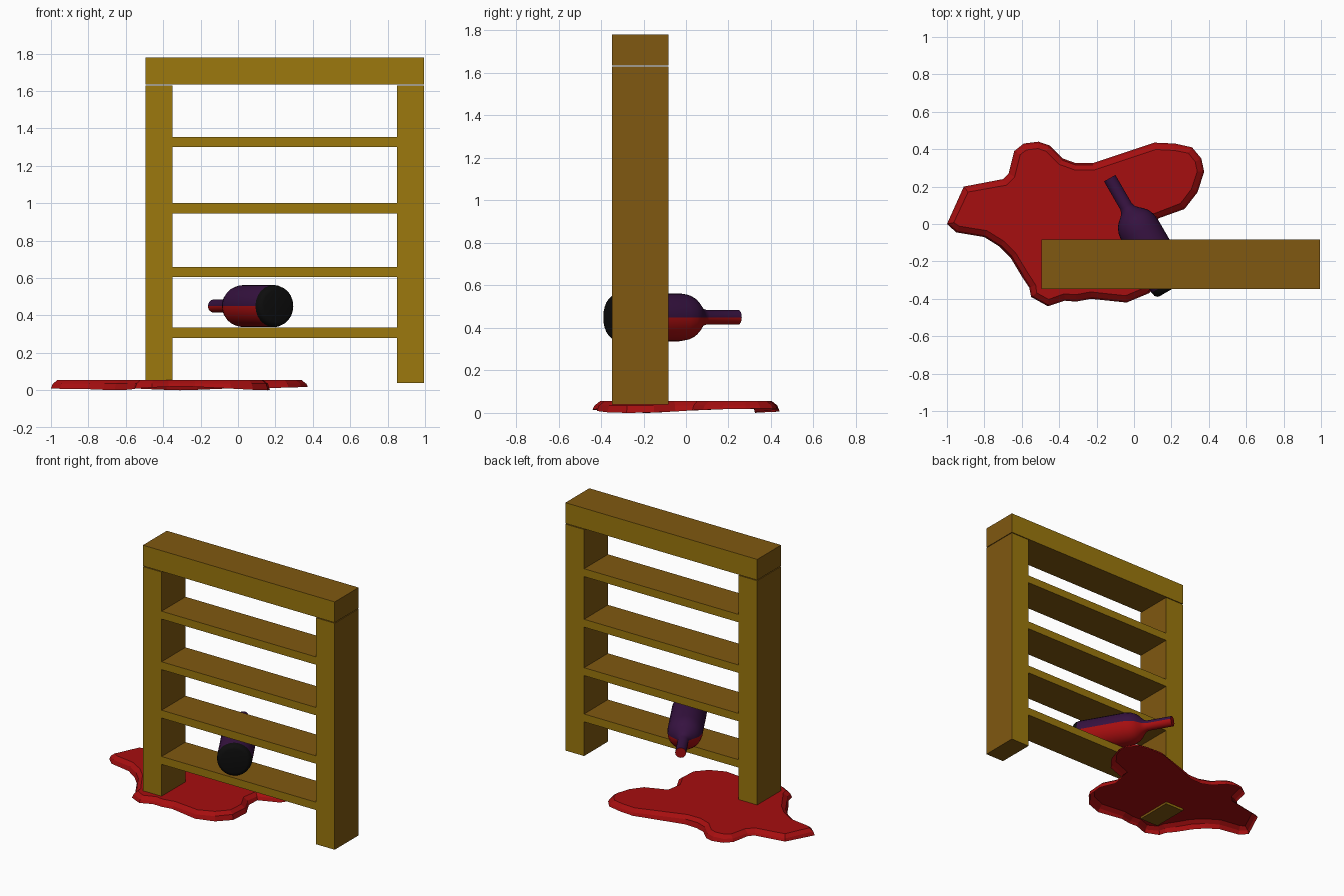
import bpy, bmesh, math
from mathutils import Vector

if "Cube" in bpy.data.objects:
    bpy.data.objects.remove(bpy.data.objects["Cube"])


def mat(name, rgb):
    m = bpy.data.materials.new(name)
    lin = [c / 12.92 if c <= 0.04045 else ((c + 0.055) / 1.055) ** 2.4 for c in rgb]
    m.diffuse_color = (*lin, 1)
    m.use_nodes = True
    m.node_tree.nodes["Principled BSDF"].inputs["Base Color"].default_value = m.diffuse_color
    return m


OCHRE = mat("ochre wood", (0.61, 0.47, 0.05))
BROWN = mat("brown wood", (0.50, 0.345, 0.065))
RED = mat("red liquid", (0.65, 0.055, 0.06))
PURPLE = mat("purple glass", (0.21, 0.07, 0.25))
BLACK = mat("black base", (0.05, 0.05, 0.05))


def finish(name, bm, mats):
    me = bpy.data.meshes.new(name)
    bm.to_mesh(me)
    bm.free()
    for m in mats:
        me.materials.append(m)
    ob = bpy.data.objects.new(name, me)
    bpy.context.collection.objects.link(ob)
    return ob


def box(name, lo, hi):
    bm = bmesh.new()
    bmesh.ops.create_cube(bm, size=1)
    for v in bm.verts:
        v.co = [lo[i] + (v.co[i] + 0.5) * (hi[i] - lo[i]) for i in range(3)]
    bm.normal_update()
    # front and back faces are ochre, all others brown
    for f in bm.faces:
        f.material_index = 0 if abs(f.normal.y) > 0.5 else 1
    return finish(name, bm, [OCHRE, BROWN])


# rack frame
Y0, Y1 = -0.348, -0.083
box("left_post", (-0.495, Y0, 0.04), (-0.35, Y1, 1.63))
box("right_post", (0.85, Y0, 0.04), (0.995, Y1, 1.63))
box("top_beam", (-0.495, Y0, 1.635), (0.995, Y1, 1.78))
for i, z in enumerate((0.28, 0.605, 0.945, 1.30)):
    box(f"shelf_{i + 1}", (-0.35, Y0, z), (0.85, Y1, z + 0.055))

# puddle: open sheet with a drooping rim
outline = [(-1, 0), (-.91, .2), (-.70, .24), (-.67, .27), (-.64, .39), (-.59, .43),
           (-.51, .44), (-.45, .42), (-.38, .35), (-.31, .325), (-.22, .325), (.11, .435),
           (.22, .43), (.31, .41), (.36, .35), (.375, .28), (.34, .17), (.27, .08),
           (.13, .03), (.12, -.05), (.17, -.15), (.16, -.28), (.08, -.37), (-.04, -.42),
           (-.23, -.40), (-.31, -.415), (-.37, -.41), (-.46, -.44), (-.55, -.39),
           (-.56, -.34), (-.60, -.28), (-.66, -.18), (-.72, -.12), (-.80, -.07), (-.95, -.045)]
pts = [Vector(p) for p in reversed(outline)]
n = len(pts)
bm = bmesh.new()
rings = []
for inset, z in ((0, None), (0.01, 0.035), (0.037, 0.056)):
    ring = []
    for i, p in enumerate(pts):
        d = (pts[(i + 1) % n] - p).normalized() + (p - pts[i - 1]).normalized()
        d.normalize()
        q = p + Vector((-d.y, d.x)) * inset
        low = 0.01 + 0.01 * math.sin(3 * math.atan2(p.y, p.x + 0.3))
        ring.append(bm.verts.new((q.x, q.y, low if z is None else z)))
    rings.append(ring)
for a, b in zip(rings, rings[1:]):
    for i in range(n):
        j = (i + 1) % n
        bm.faces.new((a[i], a[j], b[j], b[i]))
bm.faces.new(rings[-1])
finish("puddle", bm, [RED])

# bottle: lathe profile (distance from mouth, radius), lying on the lowest shelf
profile = [(0, .035), (.175, .035), (.195, .041), (.21, .055), (.23, .077), (.25, .094),
           (.28, .107), (.32, .113), (.642, .113), (.664, .108), (.676, .098), (.68, .085)]
SEG = 24
mouth = Vector((-0.13, 0.245, 0.45))
ax = Vector((0.5, -math.sqrt(0.75), 0))
side = Vector((math.sqrt(0.75), 0.5, 0))
up = Vector((0, 0, 1))
bm = bmesh.new()
rings = []
for t, r in profile:
    rings.append([bm.verts.new(mouth + ax * t + side * (r * math.cos(a)) + up * (r * math.sin(a)))
                  for a in (2 * math.pi * k / SEG for k in range(SEG))])
for k, (a, b) in enumerate(zip(rings, rings[1:])):
    for i in range(SEG):
        j = (i + 1) % SEG
        f = bm.faces.new((a[i], a[j], b[j], b[i]))
        # black base, liquid in the lower half, glass above
        f.material_index = 2 if profile[k][0] > 0.64 else (1 if i >= SEG // 2 else 0)
bm.faces.new(rings[0]).material_index = 1
bm.faces.new(rings[-1]).material_index = 2
bmesh.ops.recalc_face_normals(bm, faces=bm.faces)
bottle = finish("bottle", bm, [PURPLE, RED, BLACK])
bpy.ops.object.select_all(action='DESELECT')
bottle.select_set(True)
bpy.context.view_layer.objects.active = bottle
bpy.ops.object.shade_smooth_by_angle(angle=math.radians(35))
